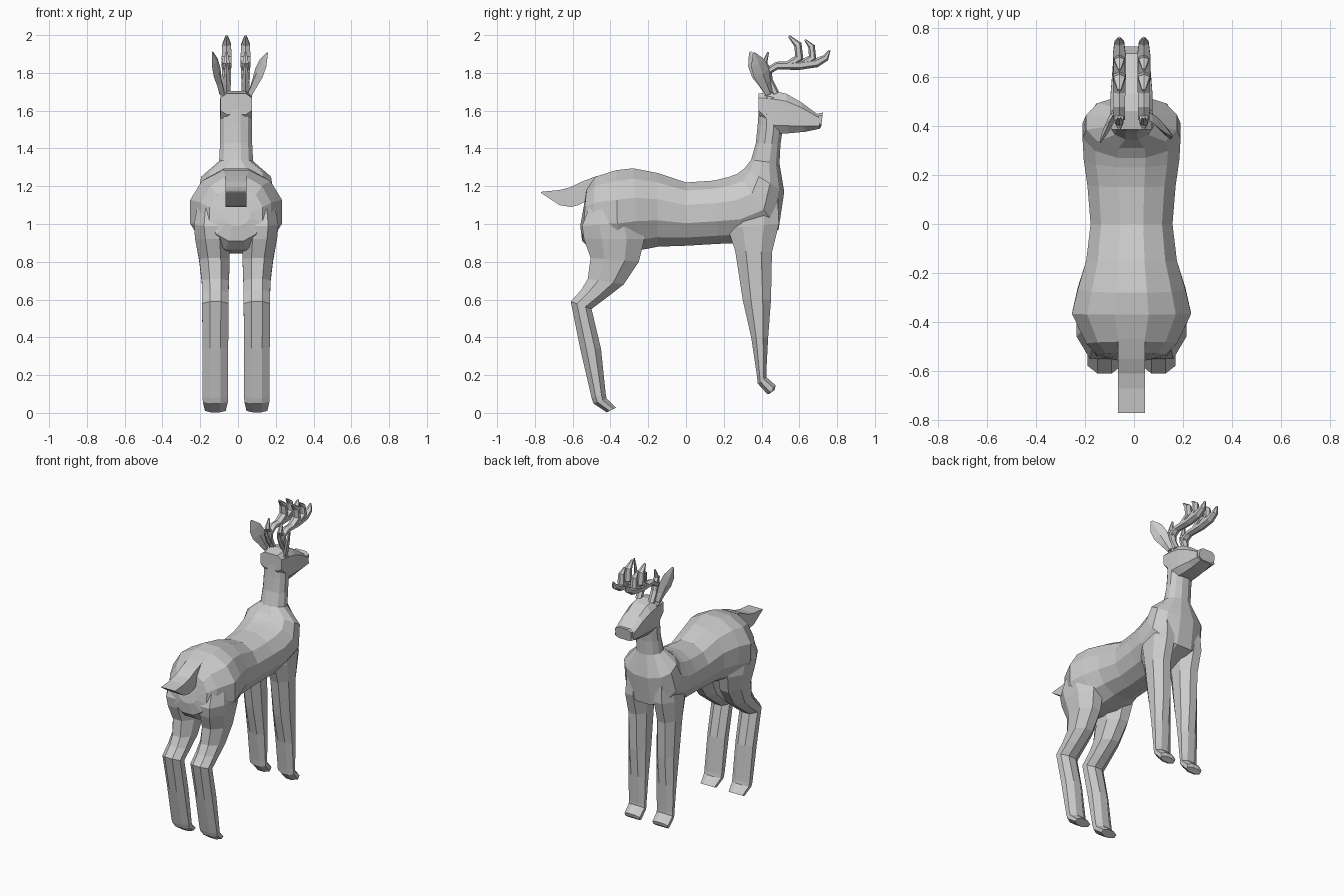
import bpy, bmesh, math
from mathutils import Vector

CX = -0.01  # symmetry plane of the animal


def mesh_from_rings(name, rings):
    """Skin a list of equal-length point rings and cap both ends."""
    bm = bmesh.new()
    loops = [[bm.verts.new(p) for p in r] for r in rings]
    n = len(loops[0])
    for a, b in zip(loops, loops[1:]):
        for i in range(n):
            j = (i + 1) % n
            bm.faces.new((a[i], a[j], b[j], b[i]))
    bm.faces.new(loops[0])
    bm.faces.new(loops[-1])
    bmesh.ops.recalc_face_normals(bm, faces=bm.faces)
    me = bpy.data.meshes.new(name)
    bm.to_mesh(me)
    bm.free()
    ob = bpy.data.objects.new(name, me)
    bpy.context.collection.objects.link(ob)
    return ob


def ring(x, a, b, w, n, power):
    """Faceted section spanning (y, z) points a to b, half width w in x."""
    f = lambda v: math.copysign(abs(v) ** power, v)
    ang = [2 * math.pi * (i + 0.5) / n for i in range(n)]
    cs = [(f(math.cos(t)), f(math.sin(t))) for t in ang]
    mc, ms = max(c for c, s in cs), max(s for c, s in cs)
    mid = [(p + q) / 2 for p, q in zip(a, b)]
    half = [(p - q) / 2 for p, q in zip(a, b)]
    return [Vector((x + w * c / mc, mid[0] + half[0] * s / ms,
                    mid[1] + half[1] * s / ms)) for c, s in cs]


def loft(name, sections, n=8, power=1.0, side=0):
    """Sections: (y1, z1, y2, z2, half width[, x offset])."""
    return mesh_from_rings(name, [
        ring(CX + side * (s[5] if len(s) > 5 else 0), s[0:2], s[2:4], s[4], n, power)
        for s in sections])


def tine(name, x, path):
    """Tapered tube along (y, z, radius) points, lying in a side plane."""
    rings = []
    for i, (y, z, r) in enumerate(path):
        p, q = path[max(i - 1, 0)], path[min(i + 1, len(path) - 1)]
        d = Vector((q[0] - p[0], q[1] - p[1])).normalized()
        rings.append(ring(x, (y - d.y * r, z + d.x * r), (y + d.y * r, z - d.x * r),
                          r * 1.1, 6, 1))
    return mesh_from_rings(name, rings)


# Torso, from rump to chest and up the neck
loft("body_and_neck", [
    (-.54, 1.10, -.56, .99, .07),
    (-.525, 1.19, -.55, .91, .14),
    (-.48, 1.25, -.50, .865, .185),
    (-.37, 1.285, -.36, .845, .243),
    (-.28, 1.295, -.25, .86, .22),
    (-.15, 1.27, -.15, .88, .185),
    (0, 1.22, 0, .885, .167),
    (.15, 1.23, .17, .895, .18),
    (.23, 1.25, .32, .90, .195),
    (.27, 1.265, .49, .97, .20),
    (.31, 1.295, .52, 1.17, .185),
    (.345, 1.34, .495, 1.32, .09),
    (.37, 1.43, .50, 1.42, .085),
    (.38, 1.53, .51, 1.49, .085),
    (.39, 1.69, .50, 1.66, .083)], n=12, power=.95)

# Head with its small nose pad
loft("head", [
    (.385, 1.69, .385, 1.58, .083),
    (.46, 1.705, .46, 1.48, .085),
    (.53, 1.69, .54, 1.48, .085),
    (.61, 1.645, .63, 1.488, .078),
    (.70, 1.578, .71, 1.505, .072)], power=.55)
loft("nose", [(.695, 1.585, .70, 1.515, .065), (.725, 1.59, .715, 1.51, .062)], power=.55)

# Tail
loft("tail", [
    (-.47, 1.255, -.53, 1.12, .055), (-.55, 1.225, -.57, 1.10, .055),
    (-.61, 1.195, -.61, 1.09, .055), (-.67, 1.18, -.67, 1.10, .055),
    (-.77, 1.17, -.765, 1.163, .055)], n=4)

for side, label in ((-1, "left"), (1, "right")):
    # Front leg, its shoulder sunk into the chest
    loft("front_leg_" + label, [
        (.23, 1.15, .485, 1.15, .06, .11),
        (.22, .98, .492, 1.0, .075, .113),
        (.26, .86, .455, .85, .072, .113),
        (.30, .60, .45, .60, .068, .11),
        (.345, .40, .435, .40, .066, .11),
        (.375, .20, .425, .21, .062, .11),
        (.38, .155, .425, .19, .062, .11),
        (.43, .10, .475, .145, .06, .11),
        (.44, .10, .468, .12, .055, .11)], side=side)
    # Hind leg, its thigh blended into the rump
    loft("hind_leg_" + label, [
        (-.50, 1.12, -.28, 1.12, .07, .13),
        (-.55, .99, -.24, 1.01, .092, .132),
        (-.54, .92, -.22, .92, .092, .125),
        (-.505, .82, -.25, .80, .081, .115),
        (-.52, .71, -.33, .68, .072, .11),
        (-.555, .65, -.42, .61, .07, .11),
        (-.61, .59, -.50, .55, .07, .11),
        (-.56, .34, -.45, .34, .068, .11),
        (-.50, .08, -.425, .10, .068, .11),
        (-.49, .05, -.42, .075, .066, .11),
        (-.42, .003, -.37, .028, .055, .11)], side=side)
    # Antler: beam plus tines
    x = CX + side * .05
    tine("antler_beam_" + label, x, [
        (.475, 1.69, .019), (.44, 1.76, .02), (.435, 1.81, .022), (.48, 1.838, .021),
        (.60, 1.84, .024), (.69, 1.853, .024), (.74, 1.88, .018), (.76, 1.92, .005)])
    for i, path in enumerate((
            [(.45, 1.80, .018), (.415, 1.85, .015), (.435, 1.91, .005)],
            [(.54, 1.84, .022), (.60, 1.88, .024), (.592, 1.95, .021), (.545, 1.995, .006)],
            [(.62, 1.85, .022), (.67, 1.88, .022), (.665, 1.94, .018), (.63, 1.975, .005)],
            [(.44, 1.74, .016), (.41, 1.80, .013), (.39, 1.85, .005)])):
        tine(f"antler_tine_{i + 1}_{label}", x, path)

# Ears: thin leaf blades, each turned slightly differently
for label, base, tip, turn in (
        ("left", (-.085, .44, 1.69), (-.135, .34, 1.91), (-.35, -.8, -.3)),
        ("right", (.065, .44, 1.69), (.155, .36, 1.905), (.45, -.85, -.3))):
    base, tip = Vector(base), Vector(tip)
    axis = (tip - base).normalized()
    across = Vector(turn)
    across = (across - axis * across.dot(axis)).normalized()
    out = axis.cross(across)
    rings = []
    for t, w, d in ((0, .022, .015), (.25, .034, .014), (.5, .05, .013),
                    (.75, .044, .01), (1, .008, .004)):
        c = base.lerp(tip, t)
        rings.append([c + across * w, c + out * d, c - across * w, c - out * d])
    mesh_from_rings("ear_" + label, rings)
